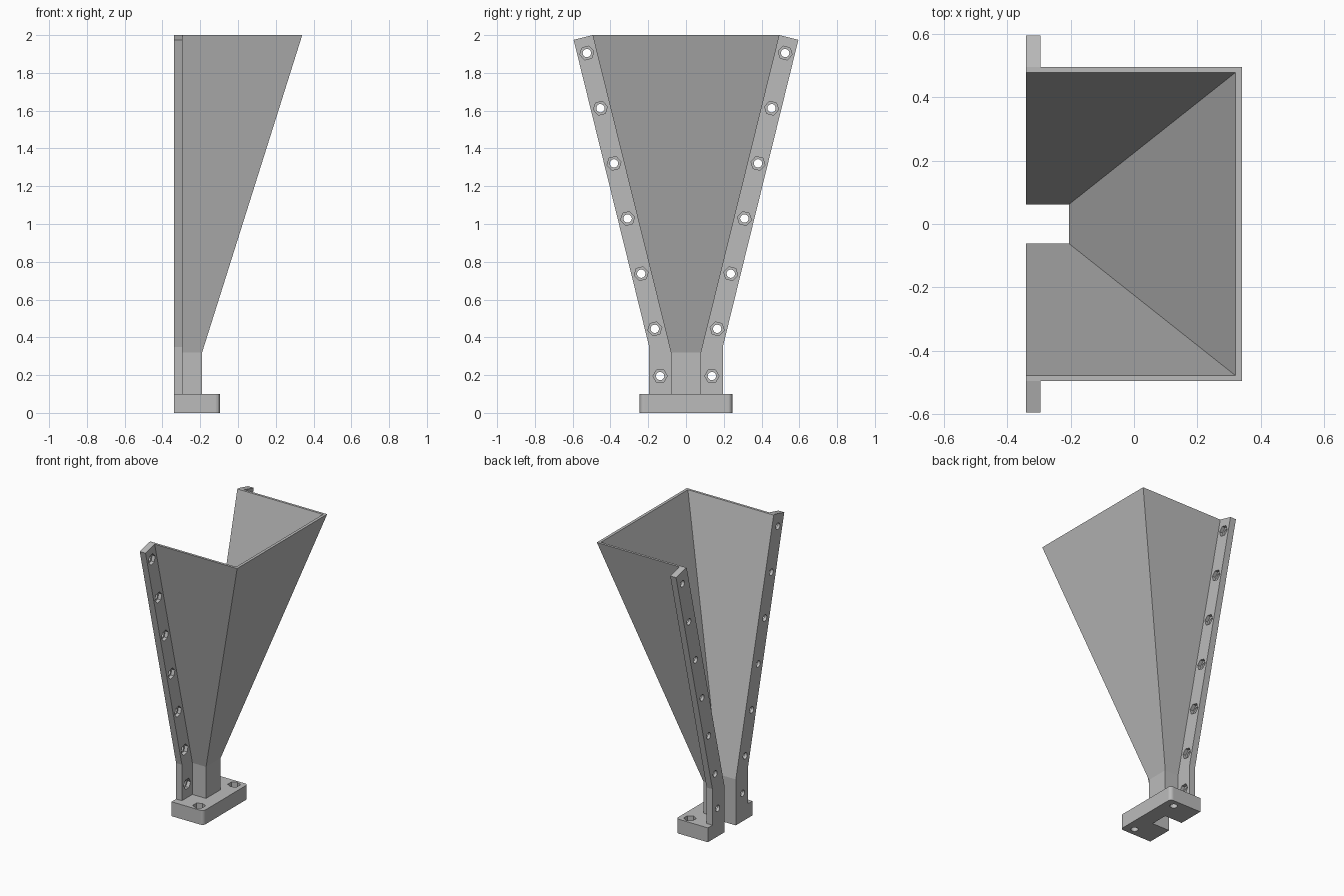
import bpy, bmesh, math
from mathutils import Matrix, Vector

cube = bpy.data.objects.get("Cube")
if cube:
    bpy.data.objects.remove(cube, do_unlink=True)

grey = bpy.data.materials.new("plain grey")
grey.use_nodes = True
colour = (0.5, 0.5, 0.5, 1)
grey.diffuse_color = colour
grey.node_tree.nodes["Principled BSDF"].inputs["Base Color"].default_value = colour

SPLIT = -0.34      # plane where the two horn halves would meet
LIP = -0.295       # outer face of the bolting flanges
PLATE_TOP = 0.1
THROAT = 0.32


def finish(name, bm):
    bmesh.ops.recalc_face_normals(bm, faces=bm.faces)
    mesh = bpy.data.meshes.new(name)
    bm.to_mesh(mesh)
    bm.free()
    obj = bpy.data.objects.new(name, mesh)
    bpy.context.collection.objects.link(obj)
    mesh.materials.append(grey)
    return obj


def loft(name, rings):
    """Solid through matching closed rings, capped at both ends."""
    bm = bmesh.new()
    loops = [[bm.verts.new(p) for p in ring] for ring in rings]
    n = len(loops[0])
    for a, b in zip(loops, loops[1:]):
        for i in range(n):
            j = (i + 1) % n
            bm.faces.new((a[i], a[j], b[j], b[i]))
    bm.faces.new(loops[0])
    bm.faces.new(loops[-1])
    return finish(name, bm)


def prisms(name, centres, radius, depth, sides, axis, turn=0.0):
    """One cutter mesh holding a prism at every centre."""
    bm = bmesh.new()
    tilt = Vector((0, 0, 1)).rotation_difference(Vector(axis)).to_matrix().to_4x4()
    for c in centres:
        bmesh.ops.create_cone(bm, cap_ends=True, segments=sides, radius1=radius,
                              radius2=radius, depth=depth,
                              matrix=Matrix.Translation(c) @ Matrix.Rotation(turn, 4, axis) @ tilt)
    return finish(name, bm)


def cut(obj, cutter):
    cutter.hide_render = True
    mod = obj.modifiers.new("cut", "BOOLEAN")
    mod.operation = "DIFFERENCE"
    mod.solver = "EXACT"
    mod.object = cutter
    bpy.context.view_layer.objects.active = obj
    bpy.ops.object.modifier_apply(modifier=mod.name)
    bpy.data.objects.remove(cutter, do_unlink=True)


# Horn shell: U-shaped wall, straight throat then flaring to the mouth
def u_ring(z, outer_x, outer_y, inner_x, inner_y):
    half = [(SPLIT, inner_y), (SPLIT, outer_y), (outer_x, outer_y)]
    pts = half + [(x, -y) for x, y in reversed(half)]
    pts += [(inner_x, -inner_y), (inner_x, inner_y)]
    return [(x, y, z) for x, y in pts]


throat = (-0.19, 0.08, -0.205, 0.062)
loft("horn_shell", [u_ring(PLATE_TOP, *throat), u_ring(THROAT, *throat),
                    u_ring(2.0, 0.34, 0.495, 0.32, 0.478)])

# Bolting flanges along both split edges
outline = [(0.08, PLATE_TOP), (0.08, THROAT), (0.495, 2.0),
           (0.595, 1.975), (0.195, 0.35), (0.195, PLATE_TOP)]
slope = math.atan2(0.4, 1.625)
for side, label in ((1, "back"), (-1, "front")):
    flange = loft(label + "_flange", [[(x, side * y, z) for y, z in outline]
                                      for x in (SPLIT, LIP)])
    upper = [(LIP, side * (0.165 + 0.072 * i), 0.445 + 0.292 * i) for i in range(6)]
    lower = [(LIP, side * 0.137, 0.195)]
    cut(flange, prisms("bores", upper + lower, 0.022, 0.2, 24, (1, 0, 0)))
    for spots, turn in ((upper, -side * slope), (lower, 0)):
        cut(flange, prisms("nut_pockets", spots, 0.038, 0.048, 6, (1, 0, 0), turn))

# Mounting plate with rounded outer corners and a slot for the throat
edge_x, edge_y, r = -0.095, 0.245, 0.024
half = [(-0.205, 0.062), (SPLIT, 0.062), (SPLIT, edge_y)]
for i in range(7):
    a = math.radians(90 - 15 * i)
    half.append((edge_x - r + r * math.cos(a), edge_y - r + r * math.sin(a)))
plan = half + [(x, -y) for x, y in reversed(half)]
plate = loft("mounting_plate", [[(x, y, z) for x, y in plan] for z in (0, PLATE_TOP)])
spots = [(-0.165, s * 0.192, PLATE_TOP) for s in (1, -1)]
cut(plate, prisms("bores", spots, 0.024, 0.4, 24, (0, 0, 1)))
cut(plate, prisms("nut_pockets", spots, 0.04, 0.1, 6, (0, 0, 1)))
